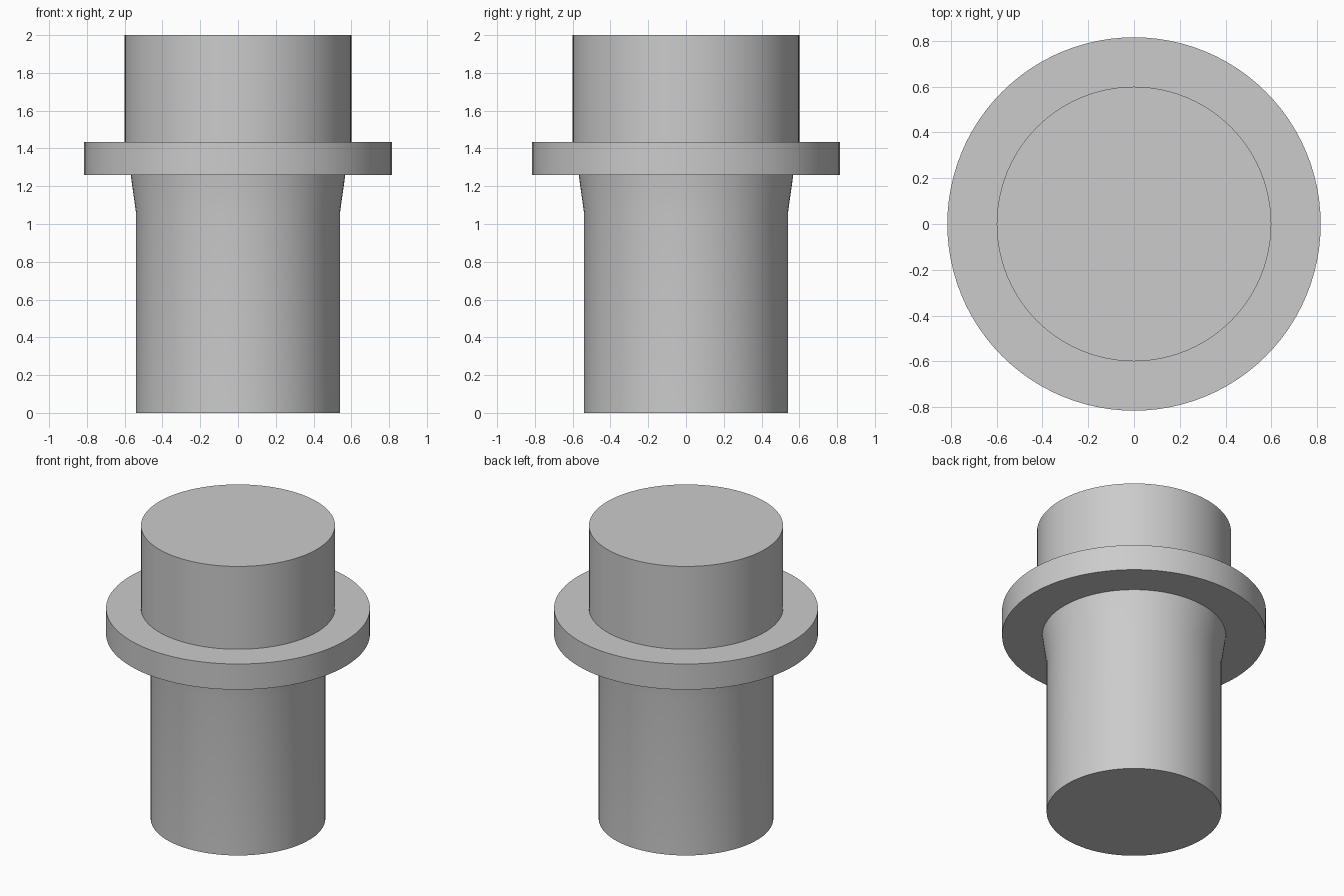
import bpy
import bmesh
import math

cube = bpy.data.objects.get("Cube")
if cube:
    bpy.data.objects.remove(cube, do_unlink=True)

# Plain grey material
grey = bpy.data.materials.new("plain_grey")
grey.use_nodes = True
colour = (0.6, 0.6, 0.6, 1)
grey.diffuse_color = colour
grey.node_tree.nodes["Principled BSDF"].inputs["Base Color"].default_value = colour

SIDES = 96


def lathe(name, profile):
    """Spin an open (radius, height) profile about z and cap both ends."""
    bm = bmesh.new()
    rings = []
    for radius, z in profile:
        rings.append([bm.verts.new((radius * math.cos(a), radius * math.sin(a), z))
                      for a in (math.tau * i / SIDES for i in range(SIDES))])
    for low, high in zip(rings, rings[1:]):
        for i in range(SIDES):
            j = (i + 1) % SIDES
            bm.faces.new((low[i], low[j], high[j], high[i]))
    bm.faces.new(rings[0][::-1])
    bm.faces.new(rings[-1])
    mesh = bpy.data.meshes.new(name)
    bm.to_mesh(mesh)
    bm.free()
    mesh.materials.append(grey)
    obj = bpy.data.objects.new(name, mesh)
    bpy.context.collection.objects.link(obj)
    bpy.ops.object.select_all(action="DESELECT")
    obj.select_set(True)
    bpy.context.view_layer.objects.active = obj
    bpy.ops.object.shade_smooth_by_angle(angle=math.radians(30))
    return obj


# One solid turned body: shaft, flared neck, flange and head
lathe("flanged_plug", [
    (0.54, 0), (0.54, 1.06),          # shaft
    (0.568, 1.26),                    # flared neck
    (0.816, 1.26), (0.816, 1.435),    # flange
    (0.6, 1.435), (0.6, 2),           # head
])
